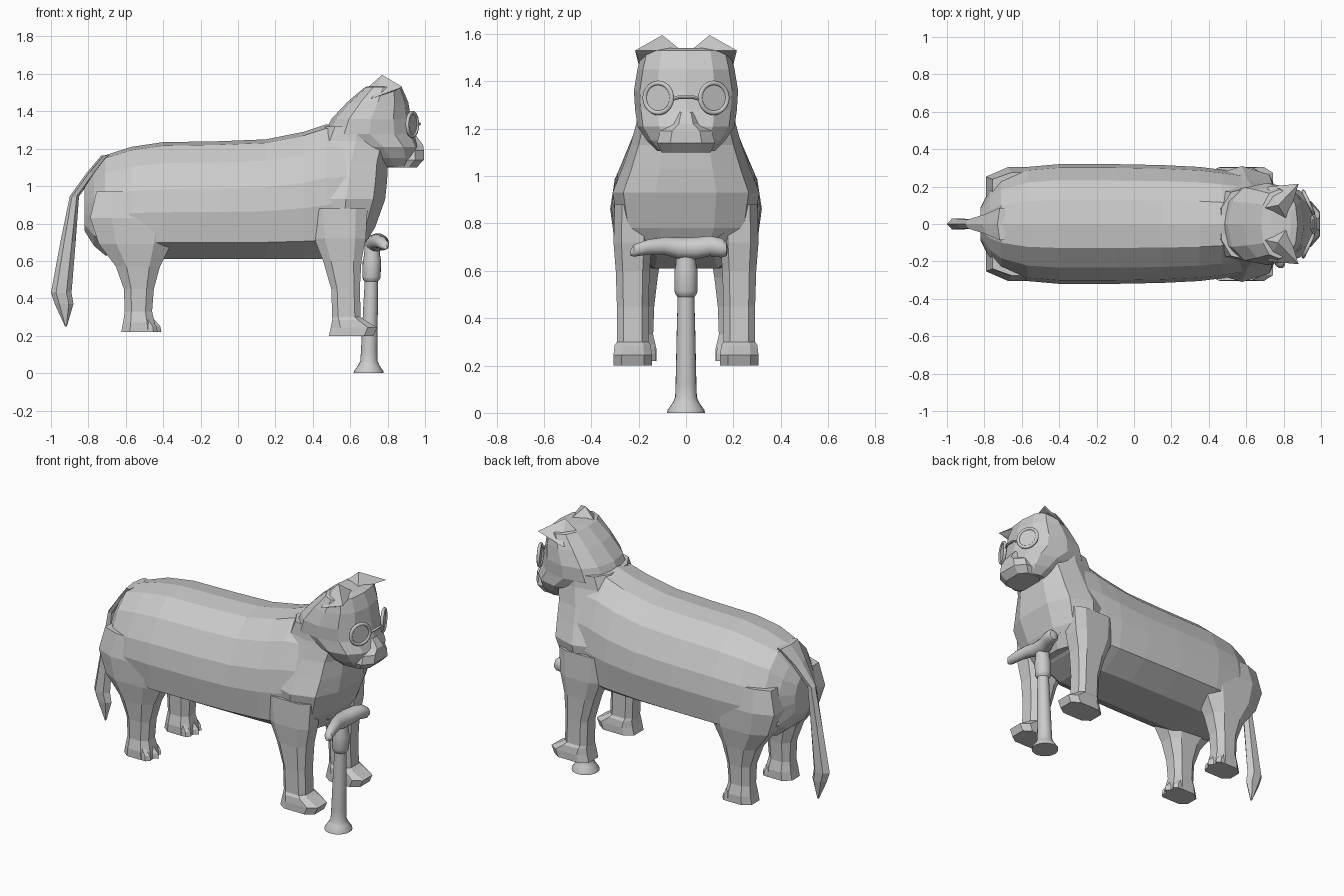
import bpy
import bmesh
from math import cos, sin, pi, radians
from mathutils import Vector

cube = bpy.data.objects.get("Cube")
if cube:
    bpy.data.objects.remove(cube)

grey = bpy.data.materials.new("plain grey")
grey.use_nodes = True
grey.diffuse_color = (0.6, 0.6, 0.6, 1)
grey.node_tree.nodes["Principled BSDF"].inputs["Base Color"].default_value = (0.6, 0.6, 0.6, 1)


def finish(name, bm, smooth=False):
    bmesh.ops.recalc_face_normals(bm, faces=bm.faces)
    mesh = bpy.data.meshes.new(name)
    bm.to_mesh(mesh)
    bm.free()
    mesh.materials.append(grey)
    obj = bpy.data.objects.new(name, mesh)
    bpy.context.collection.objects.link(obj)
    if smooth:
        bpy.ops.object.select_all(action='DESELECT')
        obj.select_set(True)
        bpy.context.view_layer.objects.active = obj
        bpy.ops.object.shade_smooth_by_angle(angle=radians(40))
    return obj


def loft(name, rings, smooth=False):
    """Skin a list of equal point loops and cap both ends."""
    bm = bmesh.new()
    loops = [[bm.verts.new(p) for p in ring] for ring in rings]
    n = len(loops[0])
    for a, b in zip(loops, loops[1:]):
        for i in range(n):
            j = (i + 1) % n
            bm.faces.new((a[i], a[j], b[j], b[i]))
    bm.faces.new(loops[0])
    bm.faces.new(loops[-1])
    return finish(name, bm, smooth)


def power(v, e):
    return abs(v) ** e * (1 if v > 0 else -1)


def stack(name, levels, sides=10, square=1.0, y=0.0, start=0.0, smooth=False):
    """Loft horizontal loops given as (height, rear x, front x, half width)."""
    rings = []
    for z, x0, x1, w in levels:
        ring = []
        for i in range(sides):
            a = start + 2 * pi * i / sides
            ring.append(((x0 + x1) / 2 + (x1 - x0) / 2 * power(cos(a), square),
                         y + w * power(sin(a), square), z))
        rings.append(ring)
    return loft(name, rings, smooth)


def tube(name, path, sides=14):
    """Loft round loops across the y axis given as (x, y, z, radius)."""
    rings = [[(x + r * cos(2 * pi * i / sides), y, z + r * sin(2 * pi * i / sides))
              for i in range(sides)] for x, y, z, r in path]
    return loft(name, rings, True)


# Trunk: the same rounded section scaled along the spine
half = [(0, 1), (.4, .97), (.73, .82), (.94, .6), (1, .4), (.93, .14), (.45, 0)]
section = half + [(0, 0)] + [(-w, h) for w, h in reversed(half[1:])]
spine = [(-.82, .76, 1.0, .09), (-.77, .68, 1.08, .19), (-.71, .63, 1.165, .25),
         (-.57, .62, 1.21, .305), (-.4, .61, 1.235, .32), (-.1, .61, 1.24, .32),
         (.15, .61, 1.25, .315), (.35, .61, 1.29, .305), (.47, .61, 1.33, .29),
         (.6, .66, 1.32, .27), (.7, .72, 1.2, .22)]
loft("trunk", [[(x, w * u, lo + (hi - lo) * h) for u, h in section]
               for x, lo, hi, w in spine])

# Chest and neck, then head and muzzle
stack("chest", [(.67, .46, .67, .2), (.78, .38, .74, .285), (.93, .36, .795, .31),
                (1.03, .38, .805, .27), (1.13, .4, .81, .235), (1.24, .42, .84, .205),
                (1.32, .46, .82, .2)], sides=10, square=.75, start=pi / 10)
stack("head", [(1.105, .74, .93, .12), (1.15, .66, .96, .165), (1.21, .58, .97, .205),
               (1.28, .46, .945, .215), (1.36, .5, .925, .22), (1.45, .585, .91, .205),
               (1.53, .68, .875, .185), (1.54, .73, .84, .1)], sides=12, square=.85)
stack("muzzle", [(1.1, .78, .96, .11), (1.14, .78, 1.0, .13), (1.19, .78, 1.0, .115),
                 (1.22, .8, .995, .06), (1.27, .84, .955, .04)], sides=8, square=.7,
      start=pi / 8)

for side, word in ((-1, "near"), (1, "far")):
    # Folded ears
    bm = bmesh.new()
    pts = [(.82, .02, 1.53), (.62, .07, 1.46), (.72, .2, 1.47),
           (.77, .1, 1.595), (.88, .215, 1.53), (.84, .2, 1.51)]
    v = [bm.verts.new((x, y * side, z)) for x, y, z in pts]
    for f in ((0, 1, 3), (1, 2, 3), (2, 4, 3), (0, 3, 4), (0, 4, 5), (2, 5, 4), (0, 5, 2, 1)):
        bm.faces.new([v[i] for i in f])
    finish(word + "_ear", bm)

    # Forelegs with a stepped paw
    stack(word + "_foreleg",
          [(.2, .48, .73, .085), (.245, .49, .75, .085), (.285, .5, .68, .08),
           (.3, .5, .66, .07), (.45, .495, .655, .07), (.6, .45, .665, .075),
           (.72, .4, .69, .085), (.88, .38, .7, .08)],
          sides=8, square=.6, y=side * .225, start=pi / 8)

    # Hind legs with a heavy thigh
    stack(word + "_hind_leg",
          [(.22, -.63, -.43, .08), (.27, -.62, -.44, .08), (.33, -.61, -.455, .065),
           (.45, -.615, -.445, .07), (.57, -.66, -.41, .085), (.69, -.755, -.345, .105),
           (.83, -.805, -.3, .11), (.97, -.77, -.32, .08)],
          sides=8, square=.75, y=side * .2, start=pi / 8)
    for k in (-1, 0, 1):
        tip = -.41 - .02 * abs(k)
        stack(f"{word}_toe_{k + 2}", [(.22, -.52, tip, .026), (.25, -.52, tip - .005, .024),
                                      (.29, -.52, tip - .04, .015)],
              sides=6, y=side * .2 + k * .052)

    # Spectacle rims turned outwards, each holding a thin lens
    bpy.ops.mesh.primitive_torus_add(major_radius=.063, minor_radius=.01,
                                     major_segments=28, minor_segments=8,
                                     location=(.932, side * .117, 1.33),
                                     rotation=(0, pi / 2, side * radians(25)))
    rim = bpy.context.object
    rim.name = word + "_spectacle_rim"
    rim.data.materials.append(grey)
    bpy.ops.object.shade_smooth_by_angle(angle=radians(60))
    bpy.ops.mesh.primitive_cylinder_add(vertices=28, radius=.06, depth=.004,
                                        location=rim.location, rotation=rim.rotation_euler)
    bpy.context.object.name = word + "_lens"
    bpy.context.object.data.materials.append(grey)

# Spectacle bridge
tube("spectacle_bridge", [(.957, -.055, 1.325, .008), (.97, -.03, 1.333, .008),
                          (.97, .03, 1.333, .008), (.957, .055, 1.325, .008)], sides=8)

# Tail: broad at the root, hanging to a point
stack("tail", [(1.165, -.73, -.68, .1), (1.07, -.81, -.76, .06), (.945, -.9, -.85, .028),
               (.7, -.95, -.868, .03), (.43, -1.0, -.89, .035), (.37, -.98, -.88, .03),
               (.25, -.925, -.915, .006)], sides=6)

# Walking stick: turned shaft with foot and collar
profile = [(0, .08), (.012, .078), (.04, .058), (.065, .046), (.12, .044), (.35, .039),
           (.49, .035), (.5, .044), (.515, .049), (.6, .049), (.63, .043), (.7, .04)]
stack("stick_shaft", [(z, .698 + .03 * z - r, .698 + .03 * z + r, r) for z, r in profile],
      sides=20, smooth=True)

# Curved handle across the top of the stick
tube("stick_handle", [(.785, -.235, .675, .012), (.782, -.22, .685, .026),
                      (.765, -.16, .7, .033), (.745, -.09, .705, .038),
                      (.732, -.03, .695, .046), (.732, .04, .695, .048),
                      (.75, .1, .705, .044), (.765, .15, .697, .042),
                      (.77, .17, .692, .03), (.77, .176, .69, .012)])
